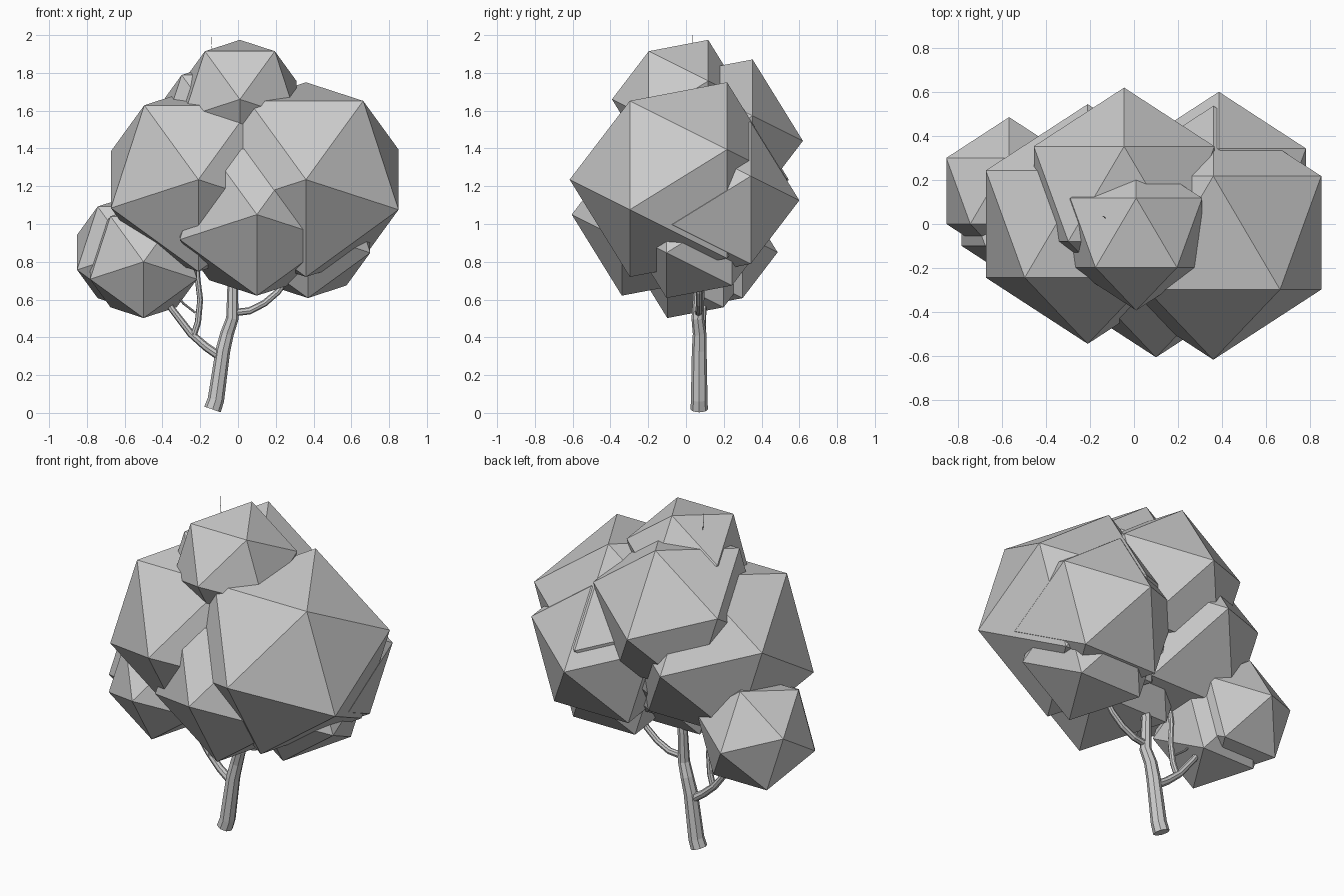
import bpy
import bmesh
from math import radians
from mathutils import Matrix, Vector

cube = bpy.data.objects.get("Cube")
if cube:
    bpy.data.objects.remove(cube, do_unlink=True)

# Every leaf clump is an icosahedron with one point facing the front
FACING = Matrix.Rotation(radians(90), 4, "X") @ Matrix.Rotation(radians(-90), 4, "Z")


def leaf_clump(name, centre, radius):
    bm = bmesh.new()
    bmesh.ops.create_icosphere(bm, subdivisions=1, radius=radius, matrix=FACING)
    mesh = bpy.data.meshes.new(name)
    bm.to_mesh(mesh)
    bm.free()
    obj = bpy.data.objects.new(name, mesh)
    obj.location = centre
    bpy.context.collection.objects.link(obj)


def limb(name, points, sides_level=2):
    """Faceted tapering tube; each point is x, y, z, radius."""
    curve = bpy.data.curves.new(name, "CURVE")
    curve.dimensions = "3D"
    curve.bevel_depth = 1
    curve.bevel_resolution = sides_level
    curve.use_fill_caps = True
    spline = curve.splines.new("POLY")
    spline.points.add(len(points) - 1)
    spline.use_smooth = False
    for target, (x, y, z, radius) in zip(spline.points, points):
        target.co = (x, y, z, 1)
        target.radius = radius
    # Turn the tube into a plain mesh
    temp = bpy.data.objects.new(name + "_path", curve)
    mesh = bpy.data.meshes.new_from_object(temp)
    bpy.data.objects.remove(temp)
    bpy.data.curves.remove(curve)
    obj = bpy.data.objects.new(name, mesh)
    bpy.context.collection.objects.link(obj)


# Foliage
clumps = {
    "left_large_leaves": ((0.36, -0.04, 1.235), 0.576),
    "right_large_leaves": ((-0.21, 0.0, 1.235), 0.544),
    "front_low_leaves": ((0.10, -0.125, 1.05), 0.48),
    "crown_leaves": ((0.01, -0.04, 1.66), 0.352),
    "right_low_front_leaves": ((-0.50, 0.05, 0.80), 0.333),
    "right_low_back_leaves": ((-0.567, 0.15, 0.85), 0.335),
    "left_back_leaves": ((0.385, 0.135, 1.125), 0.465),
    "centre_back_leaves": ((-0.045, 0.137, 1.44), 0.482),
    "left_low_leaves": ((0.37, 0.07, 0.955), 0.388),
}
for name, (centre, radius) in clumps.items():
    leaf_clump(name, centre, radius)

# Trunk and branches
limb("trunk", [
    (-0.135, 0.07, 0.018, 0.046), (-0.117, 0.07, 0.07, 0.044),
    (-0.08, 0.07, 0.33, 0.039), (-0.058, 0.072, 0.42, 0.036),
    (-0.03, 0.062, 0.50, 0.033), (-0.028, 0.07, 0.68, 0.028),
    (0.0, 0.08, 0.95, 0.02),
])
limb("right_branch", [
    (-0.09, 0.07, 0.295, 0.024), (-0.17, 0.075, 0.35, 0.022),
    (-0.25, 0.085, 0.42, 0.02), (-0.35, 0.09, 0.55, 0.018),
    (-0.42, 0.1, 0.68, 0.014),
])
limb("right_upper_branch", [
    (-0.235, 0.08, 0.41, 0.017), (-0.212, 0.075, 0.48, 0.017),
    (-0.2, 0.07, 0.60, 0.016), (-0.215, 0.06, 0.72, 0.015),
    (-0.21, 0.05, 0.85, 0.012),
])
limb("right_twig", [
    (-0.225, 0.08, 0.53, 0.006), (-0.29, 0.085, 0.58, 0.006),
    (-0.35, 0.09, 0.66, 0.005),
])
limb("left_branch", [
    (-0.03, 0.065, 0.53, 0.02), (0.06, 0.07, 0.54, 0.019),
    (0.14, 0.07, 0.58, 0.018), (0.21, 0.07, 0.64, 0.017),
    (0.3, 0.07, 0.76, 0.013),
])
# Hair-thin shoot above the crown
limb("top_twig", [
    (-0.12, 0.02, 1.85, 0.002), (-0.14, 0.035, 1.94, 0.0015),
    (-0.143, 0.035, 2.0, 0.001),
], 0)
